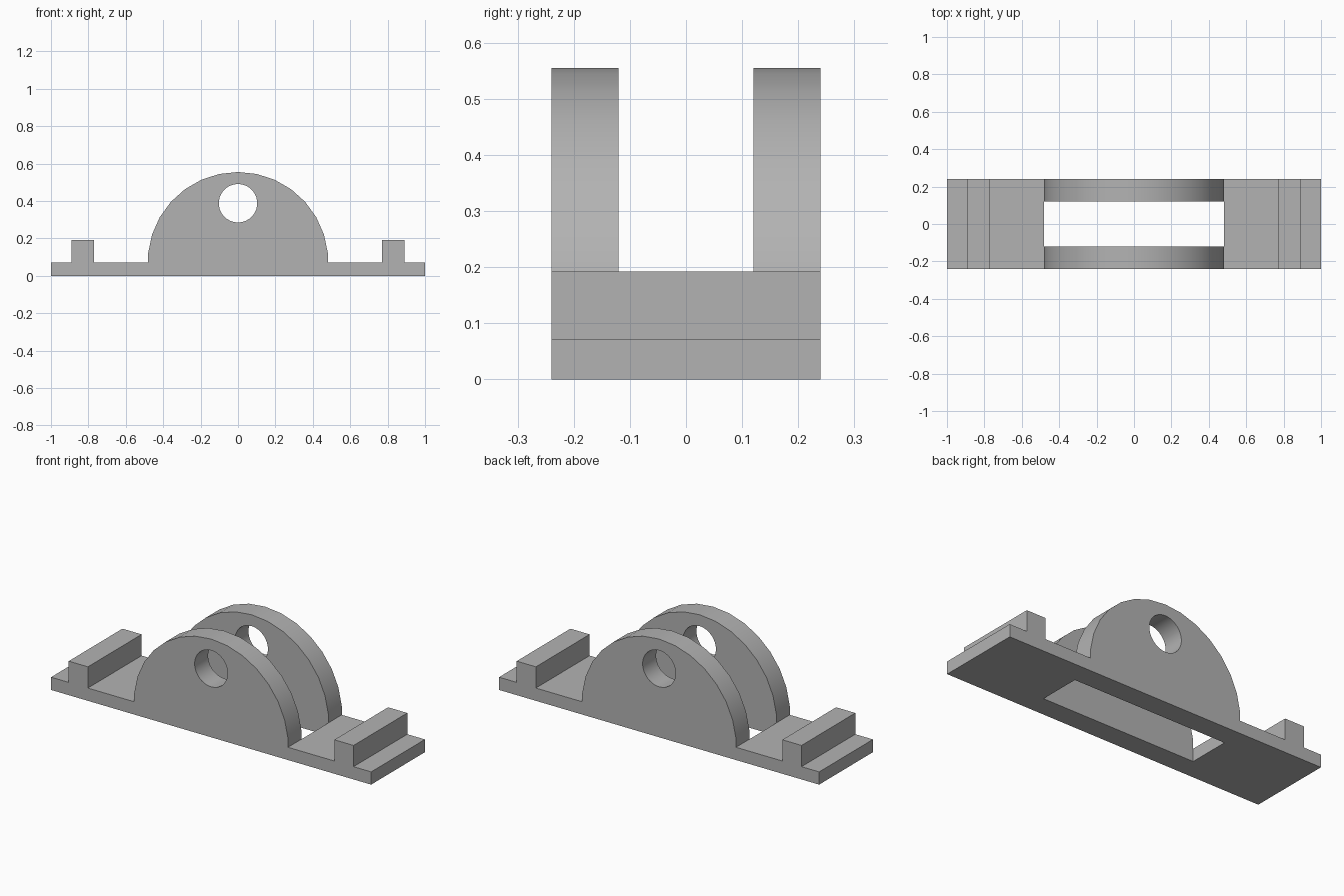
import bpy
import bmesh
from math import sin, cos, radians

old = bpy.data.objects.get("Cube")
if old:
    bpy.data.objects.remove(old, do_unlink=True)

HALF_DEPTH = 0.24
BASE_TOP = 0.072
RIB_TOP = 0.192
ARCH_RADIUS = 0.483
SIDES = 30
STEP = 360 / SIDES

grey = bpy.data.materials.new("plain grey")
grey.use_nodes = True
colour = (0.45, 0.45, 0.45, 1)
grey.diffuse_color = colour
grey.node_tree.nodes["Principled BSDF"].inputs["Base Color"].default_value = colour


def extrude_profile(name, points, half_depth):
    """Extrude an x-z outline evenly along y."""
    bm = bmesh.new()
    face = bm.faces.new([bm.verts.new((x, -half_depth, z)) for x, z in points])
    moved = bmesh.ops.extrude_face_region(bm, geom=[face])["geom"]
    verts = [v for v in moved if isinstance(v, bmesh.types.BMVert)]
    bmesh.ops.translate(bm, verts=verts, vec=(0, 2 * half_depth, 0))
    bmesh.ops.recalc_face_normals(bm, faces=bm.faces)
    mesh = bpy.data.meshes.new(name)
    bm.to_mesh(mesh)
    bm.free()
    mesh.materials.append(grey)
    obj = bpy.data.objects.new(name, mesh)
    bpy.context.collection.objects.link(obj)
    return obj


def circle(z, radius):
    return [(radius * sin(radians(i * STEP)), z + radius * cos(radians(i * STEP)))
            for i in range(SIDES)]


def cut(target, cutter):
    """Subtract the cutter, apply, then discard it."""
    cutter.hide_render = True
    mod = target.modifiers.new("cut", 'BOOLEAN')
    mod.operation = 'DIFFERENCE'
    mod.solver = 'EXACT'
    mod.object = cutter
    bpy.context.view_layer.objects.active = target
    bpy.ops.object.modifier_apply(modifier=mod.name)
    bpy.data.objects.remove(cutter, do_unlink=True)


# Half outline from the top of the arch to the outer end of the foot
arch = [(ARCH_RADIUS * sin(radians(i * STEP)),
         BASE_TOP + ARCH_RADIUS * cos(radians(i * STEP))) for i in range(8)]
arch_edge = arch[-1][0]
half = arch + [(arch_edge, BASE_TOP), (0.77, BASE_TOP), (0.77, RIB_TOP),
               (0.89, RIB_TOP), (0.89, BASE_TOP), (1, BASE_TOP), (1, 0)]
outline = half + [(-x, z) for x, z in reversed(half[1:])]
bracket = extrude_profile("pivot_bracket", outline, HALF_DEPTH)

# Slot between the two cheeks, open through the base
w = arch_edge + 0.0004
cut(bracket, extrude_profile("slot_cutter", [(-w, -1), (w, -1), (w, 1), (-w, 1)], 0.12))

# Pin hole through both cheeks
cut(bracket, extrude_profile("pin_hole_cutter", circle(0.388, 0.103), 0.5))

# Smooth curved faces, keep the corners crisp
bpy.ops.object.select_all(action='DESELECT')
bracket.select_set(True)
bpy.context.view_layer.objects.active = bracket
bpy.ops.object.shade_smooth_by_angle(angle=radians(30))
